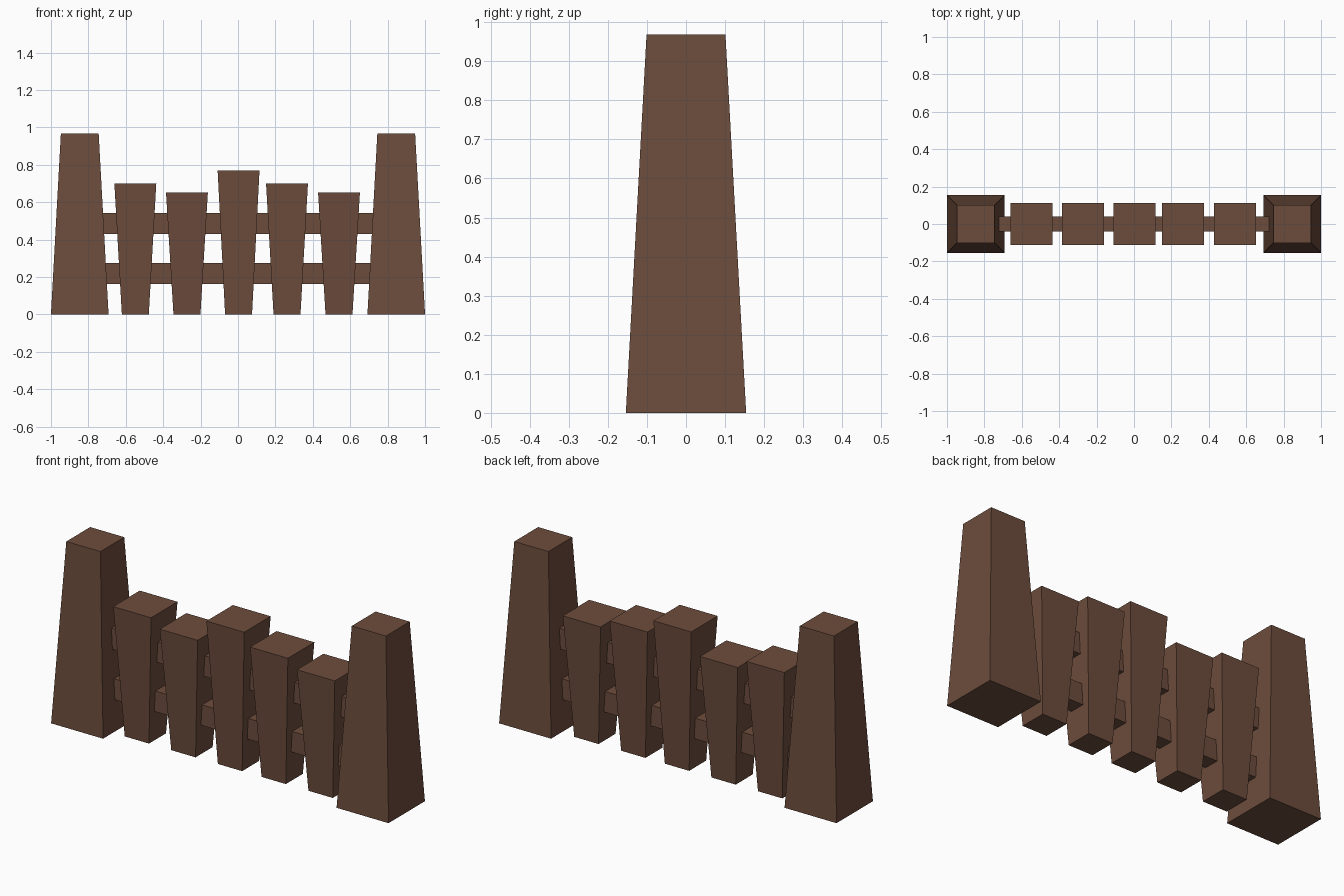
import bpy, bmesh

if "Cube" in bpy.data.objects:
    bpy.data.objects.remove(bpy.data.objects["Cube"])

wood = bpy.data.materials.new("brown_wood")
wood.diffuse_color = (0.152, 0.073, 0.046, 1)
wood.use_nodes = True
wood.node_tree.nodes["Principled BSDF"].inputs["Base Color"].default_value = wood.diffuse_color


def block(name, x, z0, z1, bottom, top):
    """Four-sided block; bottom and top are (half width, half depth)."""
    bm = bmesh.new()
    bmesh.ops.create_cube(bm, size=2)
    for v in bm.verts:
        hx, hy = top if v.co.z > 0 else bottom
        v.co = (x + v.co.x * hx, v.co.y * hy, z1 if v.co.z > 0 else z0)
    mesh = bpy.data.meshes.new(name)
    bm.to_mesh(mesh)
    bm.free()
    mesh.materials.append(wood)
    obj = bpy.data.objects.new(name, mesh)
    bpy.context.collection.objects.link(obj)


# End posts, narrowing upward
for side, x in (("left", -0.846), ("right", 0.846)):
    block(side + "_post", x, 0, 0.968, (0.154, 0.154), (0.101, 0.101))

# Pickets, widening upward
pickets = [(-0.549, 0.70), (-0.273, 0.653), (0.003, 0.77), (0.262, 0.70), (0.54, 0.653)]
for i, (x, h) in enumerate(pickets):
    block(f"picket_{i + 1}", x, 0, h, (0.072, 0.072), (0.112, 0.112))

# Rails running between the posts through the pickets
for name, z0, z1 in (("lower_rail", 0.163, 0.274), ("upper_rail", 0.43, 0.541)):
    block(name, 0, z0, z1, (0.74, 0.041), (0.74, 0.041))
